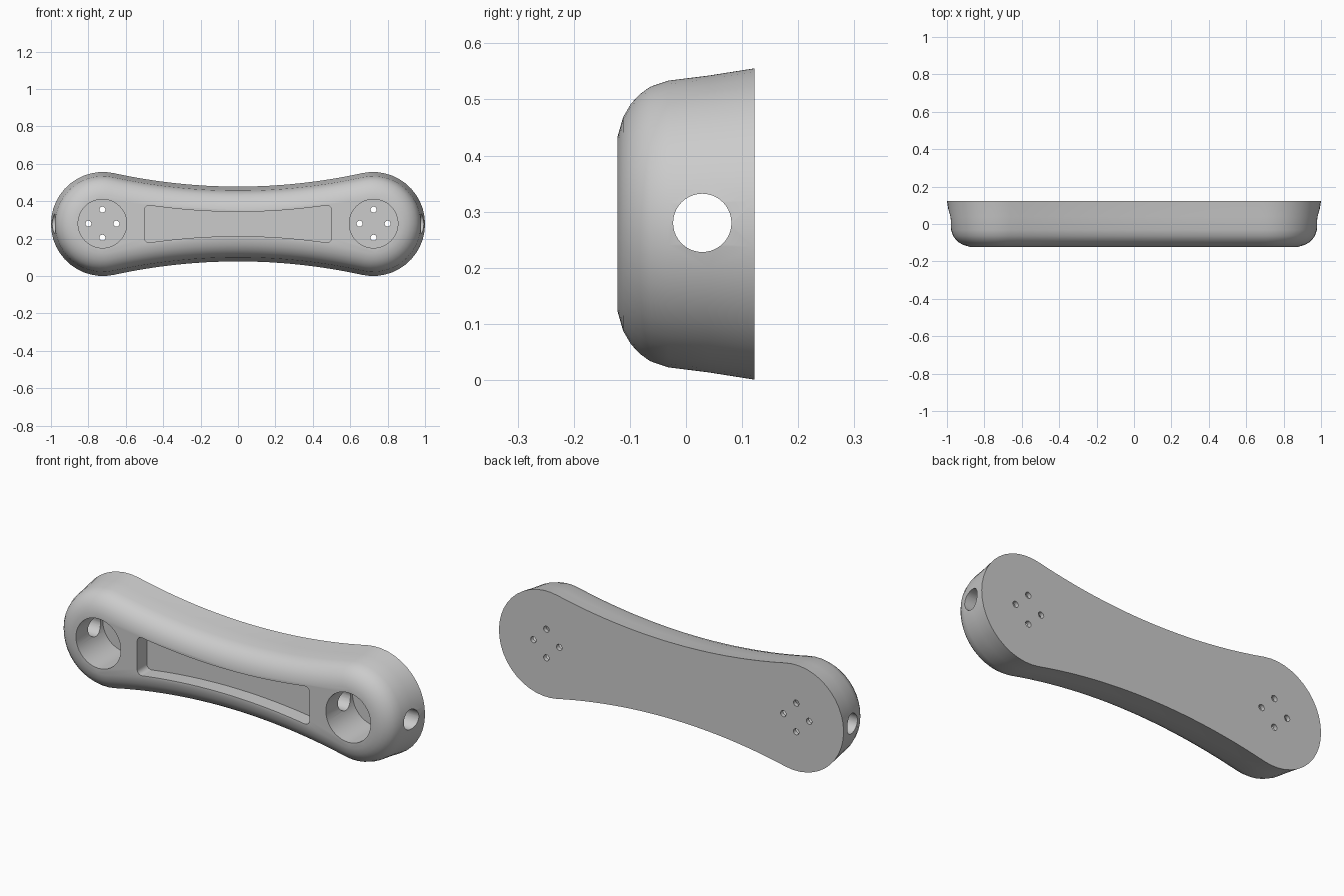
import bpy, bmesh, math
from mathutils import Matrix, Vector

if "Cube" in bpy.data.objects:
    bpy.data.objects.remove(bpy.data.objects["Cube"])

MID_Z, BACK, FRONT = 0.278, 0.122, -0.122
END_X, END_R, WAIST = 0.722, 0.278, 0.2

grey = bpy.data.materials.new("plain grey")
grey.use_nodes = True
grey.diffuse_color = (0.6, 0.6, 0.6, 1)
grey.node_tree.nodes["Principled BSDF"].inputs["Base Color"].default_value = grey.diffuse_color


def make_object(name, bm):
    bmesh.ops.recalc_face_normals(bm, faces=bm.faces)
    mesh = bpy.data.meshes.new(name)
    bm.to_mesh(mesh)
    bm.free()
    mesh.materials.append(grey)
    obj = bpy.data.objects.new(name, mesh)
    bpy.context.collection.objects.link(obj)
    return obj


def loft(bm, rings):
    """Skin a stack of closed rings and cap both ends."""
    loops = [[bm.verts.new(p) for p in ring] for ring in rings]
    n = len(loops[0])
    for a, b in zip(loops, loops[1:]):
        for i in range(n):
            bm.faces.new((a[i], a[(i + 1) % n], b[(i + 1) % n], b[i]))
    bm.faces.new(loops[0])
    bm.faces.new(loops[-1])


def outline():
    """Dog-bone outline as (point, outward normal) pairs."""
    sag = (END_X ** 2 + WAIST ** 2 - END_R ** 2) / (2 * (END_R - WAIST))
    tilt = math.atan2(END_X, WAIST + sag)
    half = []
    reach = math.pi / 2 + tilt
    for i in range(25):
        a = reach * (i / 12 - 1)
        n = Vector((math.cos(a), math.sin(a)))
        half.append((Vector((END_X, 0)) + n * END_R, n))
    for i in range(1, 24):
        t = tilt * (1 - i / 12)
        n = Vector((-math.sin(t), math.cos(t)))
        half.append((Vector((0, WAIST + sag)) - n * sag, n))
    return half + [(-p, -n) for p, n in half]


# Body: tapered side wall rolling over into the flat front
section = [(BACK, 0), (0.04, 0.013), (-0.032, 0.022), (-0.064, 0.033),
           (-0.082, 0.046), (-0.098, 0.063), (-0.112, 0.087), (FRONT, 0.122)]
bm = bmesh.new()
rings = []
for y, inset in section:
    pts = [p - n * inset for p, n in outline()]
    rings.append([(p.x, y, MID_Z + p.y) for p in pts])
loft(bm, rings)
body = make_object("handle_body", bm)


def cylinder(name, axis, centre, radius, length, sides):
    bm = bmesh.new()
    turn = Matrix.Rotation(math.pi / 2, 4, 'Y' if axis == 'X' else 'X')
    bmesh.ops.create_cone(bm, cap_ends=True, segments=sides, radius1=radius,
                          radius2=radius, depth=length,
                          matrix=Matrix.Translation(centre) @ turn)
    return make_object(name, bm)


cutters = []

# Central recess with curved long sides and rounded corners
bm = bmesh.new()
xs = [-0.5 + i / 20 for i in range(21)]
edge = [(x, 0.065 + x * x / 6.5) for x in xs]
loop = edge + [(-x, -h) for x, h in edge]
loft(bm, [[(x, y, MID_Z + h) for x, h in loop] for y in (FRONT - 0.1, -0.042)])
corners = [e for e in bm.edges
           if all(abs(v.co.x) > 0.499 for v in e.verts)
           and abs(e.verts[0].co.y - e.verts[1].co.y) > 0.1]
bmesh.ops.bevel(bm, geom=corners, offset=0.03, segments=5, profile=0.5, affect='EDGES')
cutters.append(make_object("recess_cutter", bm))

# Round pockets with four screw holes each
floor_y = 0.1
for side in (-1, 1):
    x = side * 0.725
    depth = floor_y - (FRONT - 0.1)
    cutters.append(cylinder("pocket_cutter", 'Y', (x, floor_y - depth / 2, MID_Z + 0.002),
                            0.13, depth, 48))
    for dx, dz in ((1, 0), (-1, 0), (0, 1), (0, -1)):
        cutters.append(cylinder("screw_hole_cutter", 'Y',
                                (x + dx * 0.075, floor_y, MID_Z + 0.002 + dz * 0.075),
                                0.016, 0.1, 20))

# Bore running the whole length
cutters.append(cylinder("bore_cutter", 'X', (0, 0.029, MID_Z + 0.002), 0.052, 2.4, 40))

bpy.ops.object.select_all(action='DESELECT')
body.select_set(True)
bpy.context.view_layer.objects.active = body
for cutter in cutters:
    cutter.hide_render = True
    mod = body.modifiers.new("cut", 'BOOLEAN')
    mod.operation = 'DIFFERENCE'
    mod.solver = 'EXACT'
    mod.object = cutter
    bpy.ops.object.modifier_apply(modifier=mod.name)
for cutter in cutters:
    bpy.data.objects.remove(cutter)

bpy.ops.object.shade_smooth_by_angle(angle=math.radians(35))
